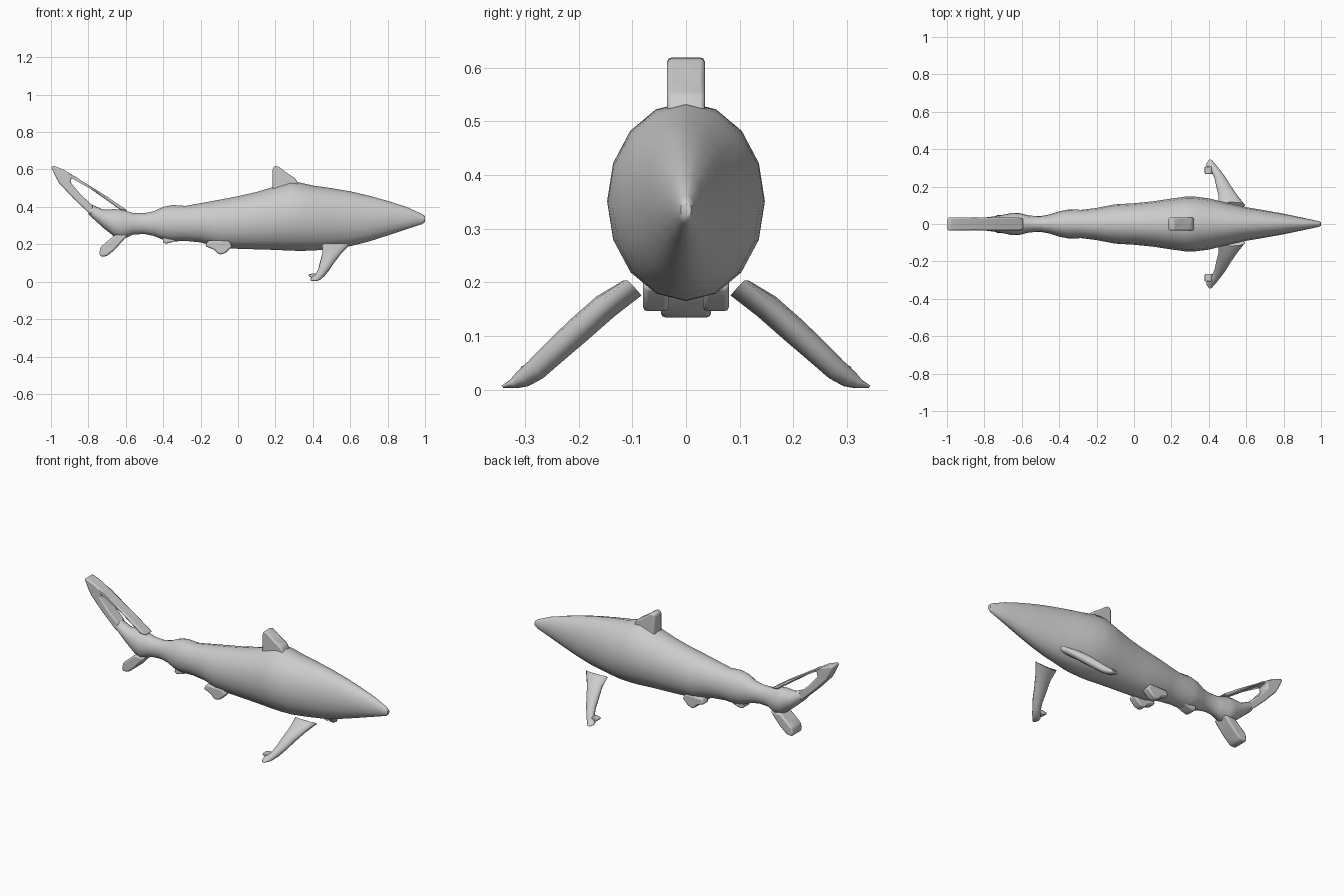
import bpy, bmesh, math
from mathutils import Vector

cube = bpy.data.objects.get("Cube")
if cube:
    bpy.data.objects.remove(cube, do_unlink=True)

grey = bpy.data.materials.new("shark grey")
grey.use_nodes = True
grey.diffuse_color = (0.6, 0.6, 0.6, 1)
grey.node_tree.nodes["Principled BSDF"].inputs["Base Color"].default_value = (0.6, 0.6, 0.6, 1)


def finish(name, bm, angle, bevel=0):
    bmesh.ops.recalc_face_normals(bm, faces=bm.faces)
    mesh = bpy.data.meshes.new(name)
    bm.to_mesh(mesh)
    bm.free()
    mesh.materials.append(grey)
    ob = bpy.data.objects.new(name, mesh)
    bpy.context.collection.objects.link(ob)
    bpy.ops.object.select_all(action='DESELECT')
    ob.select_set(True)
    bpy.context.view_layer.objects.active = ob
    if bevel:
        mod = ob.modifiers.new("rounded edges", 'BEVEL')
        mod.width, mod.segments, mod.limit_method = bevel, 2, 'ANGLE'
    bpy.ops.object.shade_smooth_by_angle(angle=math.radians(angle))
    return ob


def loft(name, rings, angle=60):
    """Skin a list of point rings and cap both ends."""
    bm = bmesh.new()
    loops = [[bm.verts.new(p) for p in ring] for ring in rings]
    n = len(loops[0])
    for a, b in zip(loops, loops[1:]):
        for i in range(n):
            j = (i + 1) % n
            bm.faces.new((a[i], a[j], b[j], b[i]))
    bm.faces.new(loops[0])
    bm.faces.new(loops[-1])
    return finish(name, bm, angle)


def slab(name, outline, half, y=0, bevel=0.012):
    """Extrude a side outline (x, z) across y."""
    bm = bmesh.new()
    face = bm.faces.new([bm.verts.new((x, y - half, z)) for x, z in outline])
    out = bmesh.ops.extrude_face_region(bm, geom=[face])
    bmesh.ops.translate(bm, vec=(0, 2 * half, 0),
                        verts=[v for v in out["geom"] if isinstance(v, bmesh.types.BMVert)])
    return finish(name, bm, 40, bevel)


def oval(centre, across, up, sides=16):
    turns = [math.tau * i / sides for i in range(sides)]
    return [centre + across * math.sin(t) + up * math.cos(t) for t in turns]


# Body stations: x, bottom, top, half width
stations = [
    (1, .32, .35, .01), (.985, .308, .362, .016), (.9, .28, .4, .034), (.8, .247, .432, .055),
    (.7, .215, .46, .073), (.6, .19, .483, .09), (.5, .176, .5, .113), (.4, .166, .514, .137),
    (.33, .165, .53, .146), (.28, .166, .536, .147), (.2, .17, .51, .136), (.1, .173, .48, .121),
    (0, .176, .457, .111), (-.1, .182, .438, .105), (-.2, .21, .42, .086), (-.28, .218, .405, .076),
    (-.35, .215, .41, .077), (-.4, .224, .4, .068), (-.45, .245, .377, .051), (-.5, .255, .366, .042),
    (-.56, .252, .367, .045), (-.62, .225, .385, .06), (-.66, .24, .388, .058),
    (-.72, .288, .385, .045), (-.8, .36, .42, .034)]
loft("body", [oval(Vector((x, 0, (lo + hi) / 2)), Vector((0, w, 0)), Vector((0, 0, (hi - lo) / 2)))
              for x, lo, hi, w in stations])

# Tail: upper lobe is an open frame, lower lobe is a short blade
slab("tail_upper_lobe", [(-.59, .38), (-.7, .455), (-.93, .598), (-.985, .62), (-1, .615),
                         (-.975, .56), (-.955, .525), (-.88, .445), (-.785, .355),
                         (-.775, .405), (-.84, .465), (-.895, .53), (-.89, .557), (-.865, .55),
                         (-.74, .462), (-.63, .385)], .035, bevel=.008)
slab("tail_lower_lobe", [(-.59, .25), (-.61, .225), (-.66, .17), (-.7, .137), (-.735, .133),
                         (-.742, .15), (-.735, .185), (-.7, .215), (-.66, .25)], .047)

# Back and belly fins
slab("dorsal_fin", [(.185, .49), (.185, .605), (.195, .618), (.215, .617),
                    (.26, .582), (.31, .55), (.33, .5)], .035)
slab("anal_fin", [(-.29, .24), (-.35, .212), (-.385, .203), (-.402, .21), (-.4, .24)], .032, bevel=.006)

# Paired fins: pectoral stations are y, z, trailing x, leading x, half thickness
pectoral = [(.1, .195, .45, .595, .026), (.15, .155, .452, .555, .025), (.2, .111, .44, .52, .025),
            (.245, .07, .43, .492, .023), (.28, .037, .415, .465, .021),
            (.305, .019, .39, .447, .017), (.322, .01, .387, .432, .01), (.342, .005, .4, .416, .003)]
normal = Vector((0, .66, .75))
for side, label in ((1, "left"), (-1, "right")):
    rings = []
    for y, z, back, front, thick in pectoral:
        ring = oval(Vector(((back + front) / 2, y, z)), Vector(((front - back) / 2, 0, 0)),
                    normal * thick, 12)
        rings.append([(p.x, p.y * side, min(max(p.z, 0), .203)) for p in ring])
    loft(label + "_pectoral_fin", rings)
    # small backward hook on the fin tip
    slab(label + "_pectoral_hook", [(.378, .028), (.378, .04), (.41, .045), (.425, .03), (.4, .02)],
         .02, .288 * side, .004)
    slab(label + "_pelvic_fin", [(-.03, .19), (-.065, .155), (-.09, .145), (-.11, .15),
                                 (-.125, .17), (-.175, .19), (-.16, .22), (-.05, .22)],
         .024, .056 * side, .008)
